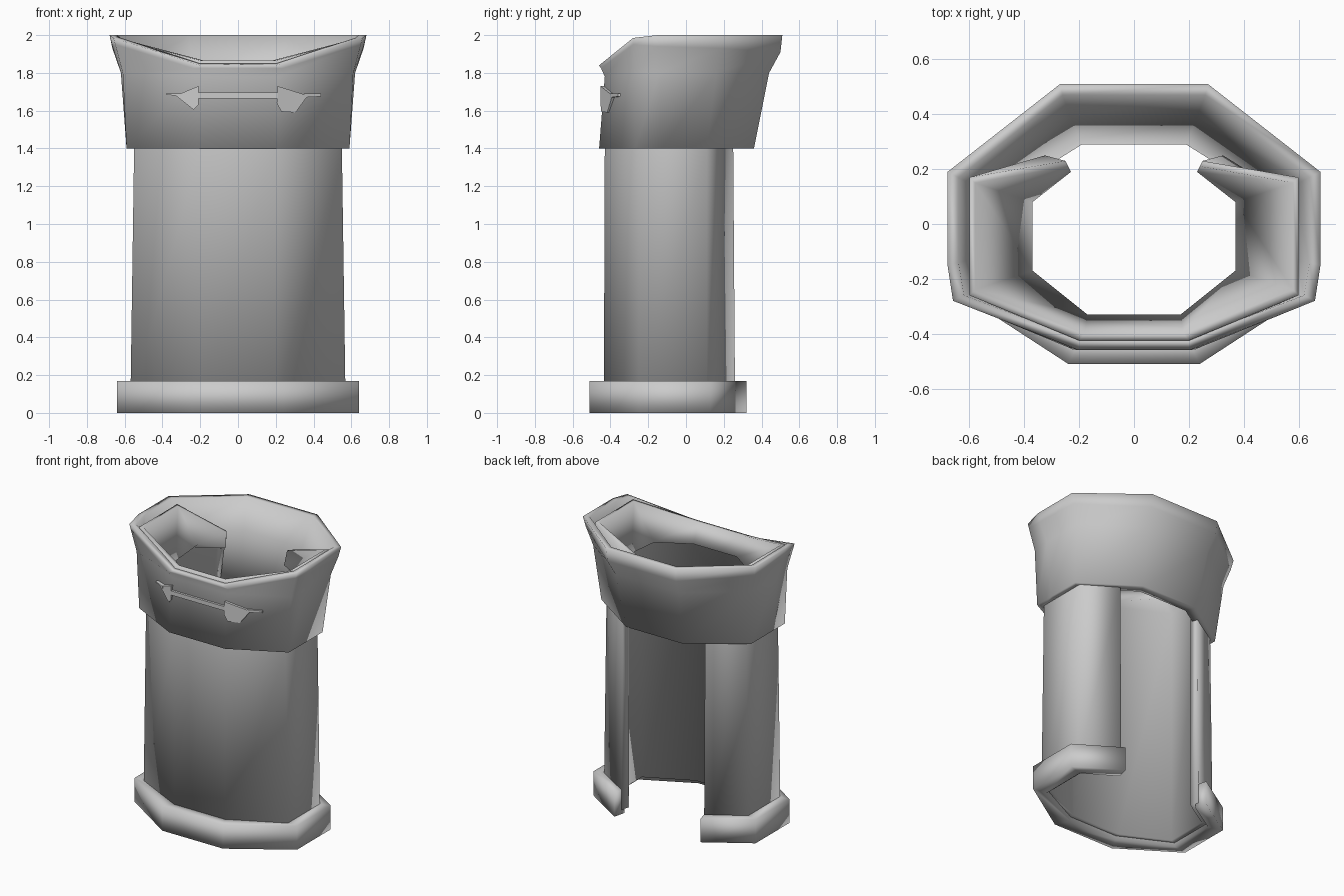
import bpy, bmesh, math

if "Cube" in bpy.data.objects:
    bpy.data.objects.remove(bpy.data.objects["Cube"])


def mirrored(half):
    # half runs front to back on +x; returns the full path, left back to right back
    return [(-x, y, z) for x, y, z in reversed(half)] + list(half)


def finish(name, bm, angle=110):
    bmesh.ops.recalc_face_normals(bm, faces=bm.faces)
    me = bpy.data.meshes.new(name)
    bm.to_mesh(me)
    bm.free()
    ob = bpy.data.objects.new(name, me)
    bpy.context.collection.objects.link(ob)
    bpy.ops.object.select_all(action='DESELECT')
    ob.select_set(True)
    bpy.context.view_layer.objects.active = ob
    bpy.ops.object.shade_smooth_by_angle(angle=math.radians(angle))
    return ob


def shell(name, rails, closed):
    # rails: half paths in order around the wall's cross-section
    bm = bmesh.new()
    paths = [[bm.verts.new(p) for p in mirrored(r)] for r in rails]
    n, m = len(paths[0]), len(paths)
    for i in range(n if closed else n - 1):
        for j in range(m):
            a, b = paths[j], paths[(j + 1) % m]
            k = (i + 1) % n
            bm.faces.new((a[i], a[k], b[k], b[i]))
    if not closed:
        for i in (0, n - 1):
            bm.faces.new([p[i] for p in paths])
    return finish(name, bm)


def level(plan, z):
    return [(x, y, z) for x, y in plan]


# Shaft: open at the back, with an inward-sloping lip at the top
out_low = [(.2, -.435), (.57, -.25), (.57, .11), (.325, .26)]
out_up = [(.2, -.43), (.55, -.25), (.55, .11), (.325, .25)]
inner = [(.19, -.38), (.505, -.225), (.505, .08), (.31, .2)]
shell("shaft", [
    level(out_low, .03),
    level(out_up, 1.4),
    level(out_up, 1.7),
    [(.2, -.425, 1.865), (.6, -.26, 1.97), (.6, .17, 1.97), (.25, .23, 1.85)],
    [(.18, -.40, 1.865), (.58, -.24, 1.97), (.58, .15, 1.97), (.24, .21, 1.85)],
    [(.17, -.33, 1.74), (.37, -.17, 1.76), (.37, .08, 1.78), (.23, .19, 1.75)],
    level(inner, 1.72),
    level(inner, .03),
], False)

# Base band
foot = [(.24, -.51), (.64, -.25), (.64, .13), (.34, .32)]
seat = [(.19, -.41), (.54, -.235), (.54, .1), (.32, .235)]
shell("base_band", [level(foot, 0), level(foot, .17), level(seat, .17), level(seat, 0)], False)

# Collar: closed loop, flared at the top and dipped in front
col_bot = [(.22, -.46), (.59, -.27), (.59, -.13), (.59, .11), (.22, .36)]
col_in = [(.2, -.42), (.55, -.24), (.55, -.12), (.54, .07), (.19, .29)]
shell("collar", [
    level(col_bot, 1.4),
    [(.21, -.43, 1.78), (.61, -.27, 1.8), (.62, -.14, 1.8), (.62, .16, 1.8), (.25, .44, 1.8)],
    [(.24, -.45, 1.825), (.65, -.28, 1.95), (.665, -.15, 1.94), (.665, .18, 1.93), (.27, .50, 1.91)],
    [(.2, -.46, 1.84), (.66, -.28, 1.985), (.68, -.15, 2), (.68, .19, 2), (.27, .51, 2)],
    [(.2, -.42, 1.85), (.62, -.26, 1.985), (.64, -.14, 2), (.64, .17, 2), (.26, .47, 2)],
    [(.2, -.40, 1.76), (.58, -.25, 1.8), (.59, -.13, 1.8), (.58, .14, 1.8), (.23, .39, 1.8)],
    level(col_in, 1.4),
], True)


# Double arrow on the collar front, wrapped to its facets
def skin_y(x):
    return -.453 + .42 * max(0, abs(x) - .22)


def plate(name, pts):
    bm = bmesh.new()
    front = [bm.verts.new((x, skin_y(x), z)) for x, z in pts]
    back = [bm.verts.new((x, skin_y(x) + .03, z)) for x, z in pts]
    n = len(pts)
    bm.faces.new(front)
    bm.faces.new(back[::-1])
    for i in range(n):
        j = (i + 1) % n
        bm.faces.new((front[j], front[i], back[i], back[j]))
    return finish(name, bm, 30)


plate("arrow_bar", [(-.21, 1.665), (.21, 1.665), (.21, 1.695), (-.21, 1.695)])
plate("arrow_head_left", [(-.33, 1.68), (-.235, 1.605), (-.21, 1.63), (-.21, 1.73)])
plate("arrow_head_right", [(.21, 1.73), (.205, 1.64), (.23, 1.595), (.305, 1.59), (.37, 1.68)])
plate("arrow_tail_left", [(-.38, 1.685), (-.30, 1.675), (-.30, 1.69), (-.38, 1.69)])
plate("arrow_tail_right", [(.35, 1.67), (.44, 1.675), (.44, 1.69), (.35, 1.69)])
